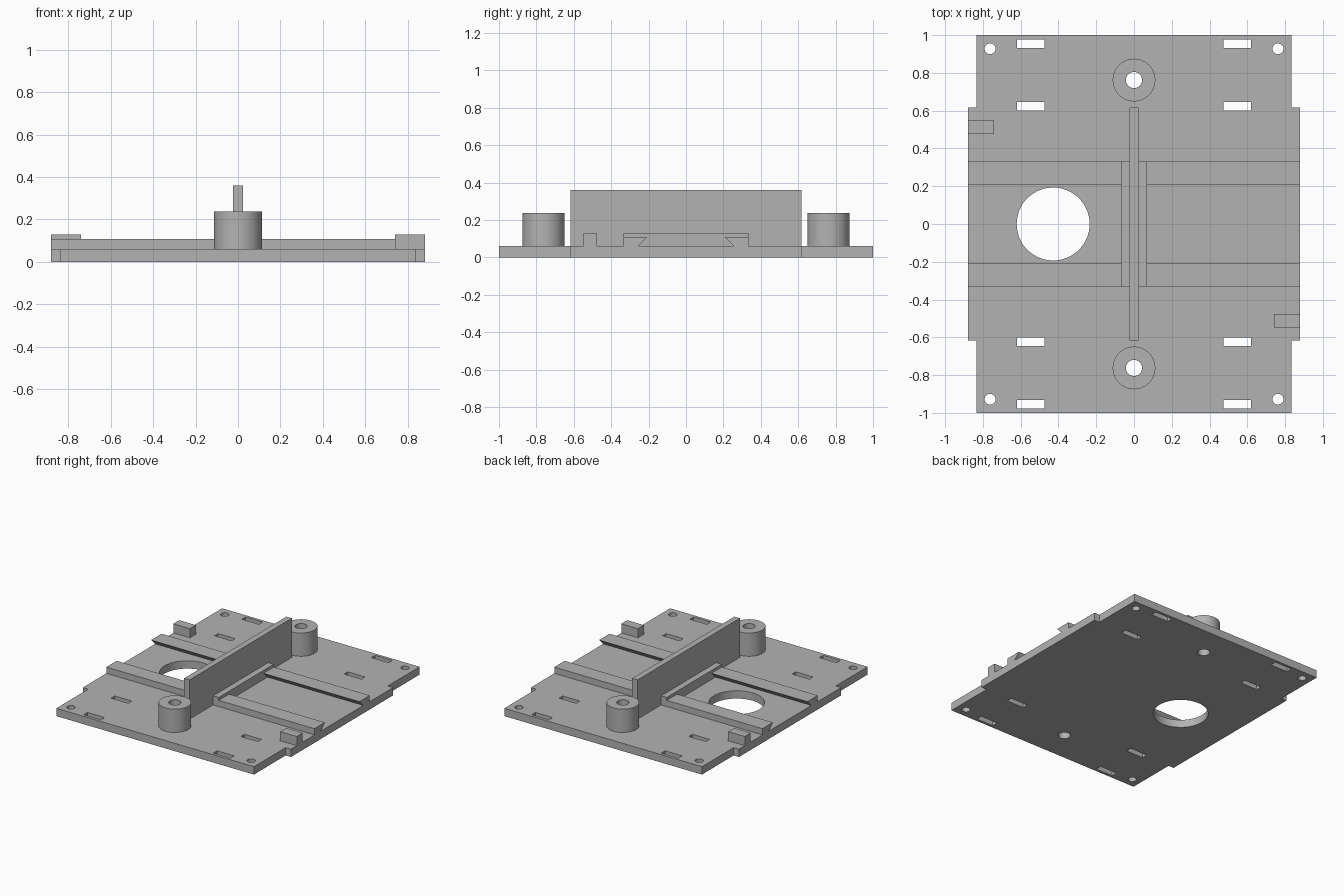
import bpy, bmesh, math

cube = bpy.data.objects.get("Cube")
if cube:
    bpy.data.objects.remove(cube, do_unlink=True)

grey = bpy.data.materials.new("plain grey")
grey.use_nodes = True
GREY = (0.45, 0.45, 0.45, 1)
grey.diffuse_color = GREY
grey.node_tree.nodes["Principled BSDF"].inputs["Base Color"].default_value = GREY


def rect(x0, x1, y0, y1):
    return [(x0, y0), (x1, y0), (x1, y1), (x0, y1)]


def circle(cx, cy, r, n=48):
    return [(cx + r * math.cos(math.tau * i / n), cy + r * math.sin(math.tau * i / n))
            for i in range(n)]


def finish(name, mesh):
    obj = bpy.data.objects.new(name, mesh)
    bpy.context.collection.objects.link(obj)
    mesh.materials.clear()
    mesh.materials.append(grey)
    bpy.ops.object.select_all(action='DESELECT')
    obj.select_set(True)
    bpy.context.view_layer.objects.active = obj
    bpy.ops.object.shade_smooth_by_angle(angle=math.radians(30))
    return obj


def extrude_outline(name, loops, z0, z1):
    """Extrude an outline upward; any further loops become through holes."""
    curve = bpy.data.curves.new(name, 'CURVE')
    curve.dimensions = '2D'
    curve.fill_mode = 'BOTH'
    curve.extrude = (z1 - z0) / 2
    for loop in loops:
        spline = curve.splines.new('POLY')
        spline.points.add(len(loop) - 1)
        for point, (x, y) in zip(spline.points, loop):
            point.co = (x, y, 0, 1)
        spline.use_cyclic_u = True
    helper = bpy.data.objects.new(name + " outline", curve)
    bpy.context.collection.objects.link(helper)
    graph = bpy.context.evaluated_depsgraph_get()
    mesh = bpy.data.meshes.new_from_object(helper.evaluated_get(graph))
    bpy.data.objects.remove(helper, do_unlink=True)
    bm = bmesh.new()
    bm.from_mesh(mesh)
    bmesh.ops.remove_doubles(bm, verts=bm.verts, dist=0.0001)
    bmesh.ops.translate(bm, verts=bm.verts, vec=(0, 0, (z0 + z1) / 2))
    bmesh.ops.recalc_face_normals(bm, faces=bm.faces)
    bm.to_mesh(mesh)
    bm.free()
    return finish(name, mesh)


def extrude_profile(name, profile, x0, x1):
    """Extrude a (y, z) cross-section along x."""
    bm = bmesh.new()
    face = bm.faces.new([bm.verts.new((x0, y, z)) for y, z in profile])
    new = bmesh.ops.extrude_face_region(bm, geom=[face])["geom"]
    bmesh.ops.translate(bm, vec=(x1 - x0, 0, 0),
                        verts=[v for v in new if isinstance(v, bmesh.types.BMVert)])
    bmesh.ops.recalc_face_normals(bm, faces=bm.faces)
    mesh = bpy.data.meshes.new(name)
    bm.to_mesh(mesh)
    bm.free()
    return finish(name, mesh)


TOP = 0.06       # plate thickness
W, TAB = 0.835, 0.88
STEP = 0.617     # where the plate widens
BOSS_Y = 0.762

# Base plate with wider middle, slots, screw holes and one large round opening
half = [(W, -1), (W, -STEP), (TAB, -STEP), (TAB, STEP), (W, STEP), (W, 1)]
outline = half + [(-x, -y) for x, y in half]
holes = [circle(-0.428, 0, 0.193, 64)]
for sy in (-1, 1):
    holes.append(circle(0, sy * BOSS_Y, 0.043, 32))
    for sx in (-1, 1):
        holes.append(circle(sx * 0.762, sy * 0.928, 0.029, 24))
        for y0, y1 in ((0.602, 0.646), (0.932, 0.978)):
            holes.append(rect(*sorted((sx * 0.475, sx * 0.62)), *sorted((sy * y0, sy * y1))))
extrude_outline("base_plate", [outline] + holes, 0, TOP)

# Hollow screw bosses and undercut slide rails, front and back
for side, sy in (("front", -1), ("back", 1)):
    extrude_outline(side + "_boss",
                    [circle(0, sy * BOSS_Y, 0.113), circle(0, sy * BOSS_Y, 0.043, 32)],
                    TOP, 0.238)
    rail = [(0.333, TOP), (0.333, 0.108), (0.208, 0.108), (0.257, TOP)]
    extrude_profile(side + "_rail", [(sy * y, z) for y, z in rail], -TAB, TAB)

# Central stop between the rails, and the tall dividing wall
extrude_outline("center_stop", [rect(-0.07, 0.07, -0.333, 0.333)], TOP, 0.13)
extrude_outline("dividing_wall", [rect(-0.023, 0.023, -STEP, STEP)], TOP, 0.36)

# Small end blocks at opposite corners
extrude_outline("right_block", [rect(-TAB, -0.74, 0.476, 0.547)], TOP, 0.13)
extrude_outline("left_block", [rect(0.74, TAB, -0.547, -0.476)], TOP, 0.13)
